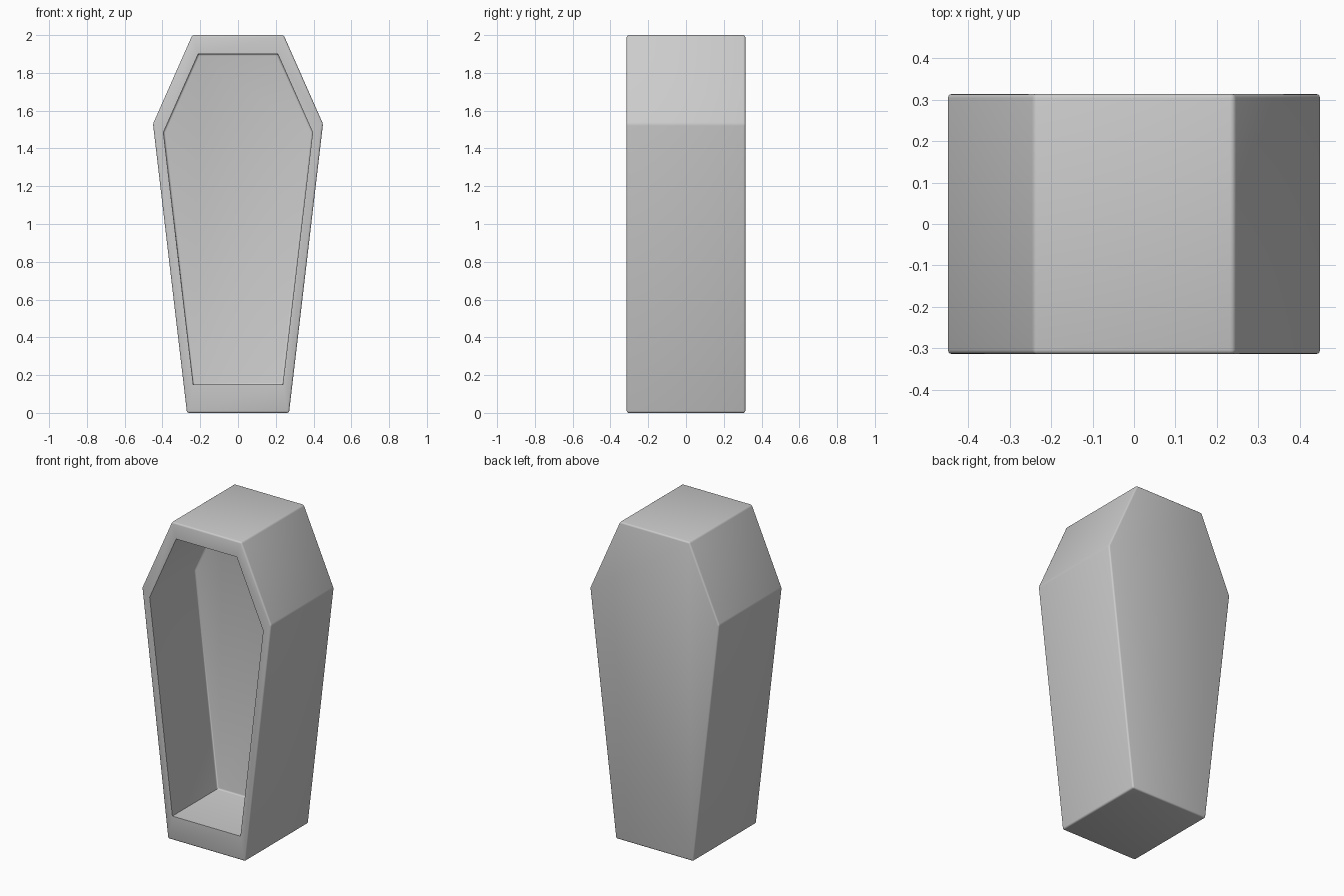
import bpy, bmesh

if "Cube" in bpy.data.objects:
    bpy.data.objects.remove(bpy.data.objects["Cube"])

Y_FRONT, Y_BACK, Y_CAVITY = -0.314, 0.314, 0.135
BEVEL = 0.01

# Half profiles (x, z) from bottom to top, mirrored into hexagons
outer_half = [(0.27, 0.0), (0.45, 1.53), (0.242, 2.0)]
inner_half = [(0.237, 0.15), (0.395, 1.485), (0.211, 1.9)]


def hexagon(half):
    return half + [(-x, z) for x, z in reversed(half)]


def add_loop(bm, half, y):
    return [bm.verts.new((x, y, z)) for x, z in hexagon(half)]


def bridge(bm, a, b):
    n = len(a)
    for i in range(n):
        j = (i + 1) % n
        bm.faces.new((a[i], a[j], b[j], b[i]))


def loop_edges(bm, loop):
    return [bm.edges.get((loop[i], loop[i - 1])) for i in range(len(loop))]


# Shell: back panel, outer walls, front rim, cavity walls, cavity back
bm = bmesh.new()
back = add_loop(bm, outer_half, Y_BACK)
front = add_loop(bm, outer_half, Y_FRONT)
rim = add_loop(bm, inner_half, Y_FRONT)
cavity = add_loop(bm, inner_half, Y_CAVITY)
for a, b in ((back, front), (front, rim), (rim, cavity)):
    bridge(bm, a, b)
bm.faces.new(back)
bm.faces.new(cavity)
bmesh.ops.recalc_face_normals(bm, faces=bm.faces[:])

# Softened outer edges and cavity back edges; the opening stays crisp
edges = loop_edges(bm, back) + loop_edges(bm, front) + loop_edges(bm, cavity)
edges += [bm.edges.get((a, b)) for a, b in zip(back, front)]
bmesh.ops.bevel(bm, geom=edges, offset=BEVEL, offset_type='OFFSET',
                segments=3, profile=0.5, affect='EDGES')

mesh = bpy.data.meshes.new("coffin_shell")
bm.to_mesh(mesh)
bm.free()
obj = bpy.data.objects.new("coffin_shell", mesh)
bpy.context.collection.objects.link(obj)
bpy.context.view_layer.objects.active = obj
obj.select_set(True)
bpy.ops.object.shade_smooth_by_angle(angle=0.6)
